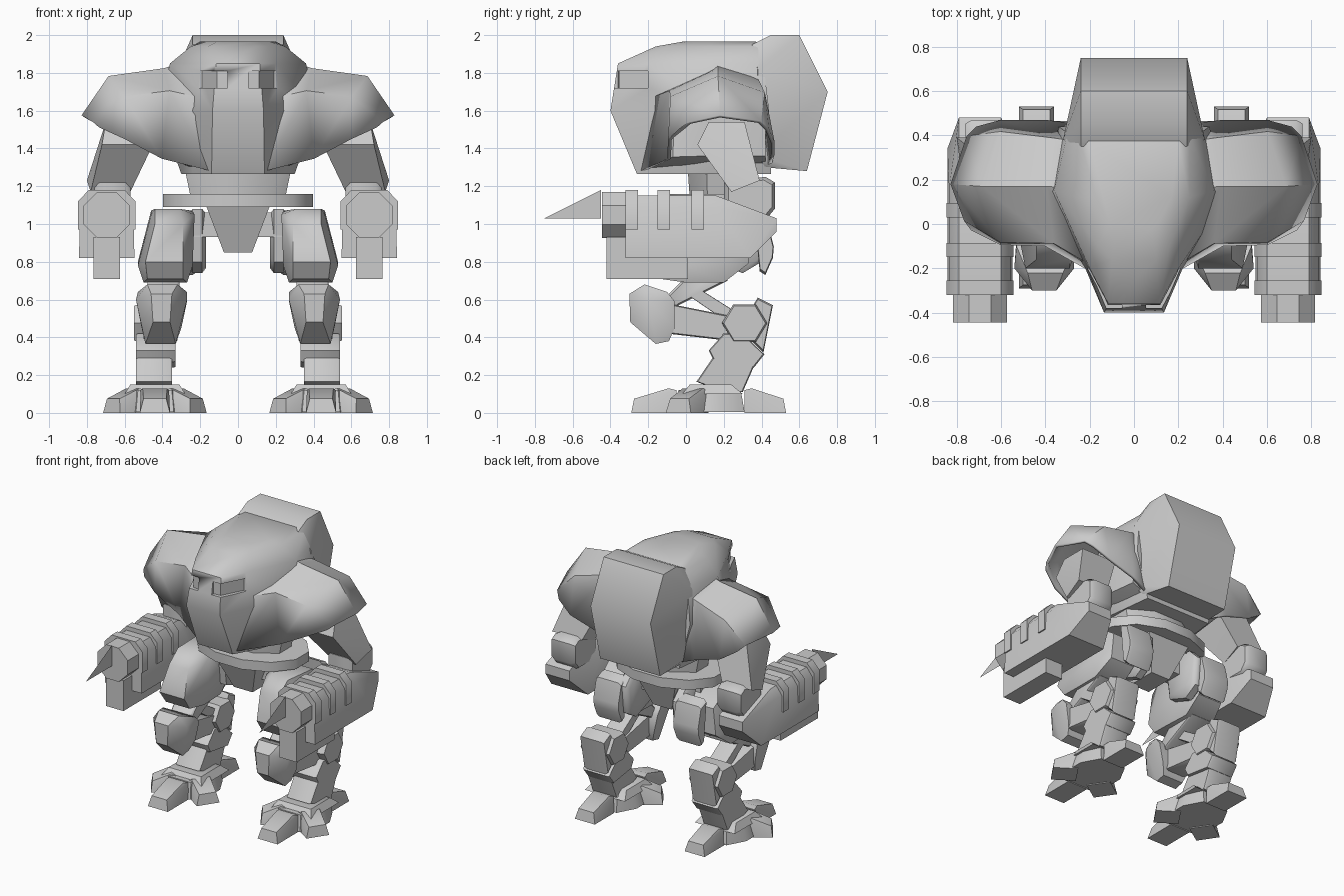
import bpy, bmesh, math
from mathutils import Matrix, Vector

if "Cube" in bpy.data.objects:
    bpy.data.objects.remove(bpy.data.objects["Cube"])


def finish(name, bm, mirror=True):
    bmesh.ops.recalc_face_normals(bm, faces=bm.faces[:])
    me = bpy.data.meshes.new(name)
    bm.to_mesh(me)
    bm.free()
    ob = bpy.data.objects.new(name, me)
    bpy.context.collection.objects.link(ob)
    if mirror:
        ob.modifiers.new("Mirror", 'MIRROR').use_mirror_merge = False
    return ob


def hull(name, pts, mirror=True):
    """Convex faceted solid around points."""
    bm = bmesh.new()
    for p in pts:
        bm.verts.new(p)
    bmesh.ops.convex_hull(bm, input=bm.verts[:])
    loose = [v for v in bm.verts if not v.link_faces]
    bmesh.ops.delete(bm, geom=loose, context='VERTS')
    bmesh.ops.dissolve_limit(bm, angle_limit=0.03, verts=bm.verts[:], edges=bm.edges[:])
    return finish(name, bm, mirror)


def plate(name, prof, x0, x1, c=0.03, k=0.85, mirror=True):
    """Side profile (y, z) extruded in x, with chamfered sides."""
    cy = sum(p[0] for p in prof) / len(prof)
    cz = sum(p[1] for p in prof) / len(prof)
    pts = [(x, y, z) for x in (x0 + c, x1 - c) for y, z in prof]
    pts += [(x, cy + (y - cy) * k, cz + (z - cz) * k) for x in (x0, x1) for y, z in prof]
    return hull(name, pts, mirror)


def box(name, a, b):
    return hull(name, [(x, y, z) for x in (a[0], b[0]) for y in (a[1], b[1]) for z in (a[2], b[2])])


def wide(rows):
    """Side profile points (y, z) each with its own x range."""
    return [(x, y, z) for y, z, a, b in rows for x in (a, b)]


def ring(rx, ry, z, cy, n=12):
    return [(rx * math.cos(t), cy + ry * math.sin(t), z)
            for t in [2 * math.pi * (i + .5) / n for i in range(n)]]


def loft(name, rows, closed=False, mirror=True):
    bm = bmesh.new()
    vs = [[bm.verts.new(p) for p in r] for r in rows]
    n = len(vs[0])
    for a, b in zip(vs, vs[1:]):
        for i in range(n if closed else n - 1):
            j = (i + 1) % n
            bm.faces.new((a[i], a[j], b[j], b[i]))
    if closed:
        bm.faces.new(vs[0])
        bm.faces.new(vs[-1])
    return finish(name, bm, mirror)


# Body: horizontal slices from belly to roof
slices = [
    (1.265, [(.14, -.26), (.24, -.08), (.30, .12), (.26, .45)]),
    (1.60, [(.135, -.40), (.22, -.20), (.42, .12), (.34, .44)]),
    (1.85, [(.115, -.36), (.20, -.20), (.36, .15), (.30, .41)]),
    (1.94, [(.10, -.16), (.16, -.10), (.25, .12), (.25, .40)]),
    (1.965, [(.08, -.02), (.11, .0), (.17, .12), (.20, .37)]),
]
body = loft("body", [[(x, y, z) for x, y in h] + [(-x, y, z) for x, y in h[::-1]]
                     for z, h in slices], closed=True, mirror=False)

# Eye slots cut around the nose corners
bm = bmesh.new()
slot = [(.055, -.45), (.25, -.45), (.3, -.2), (.19, -.2), (.11, -.355), (.055, -.36)]
f = bm.faces.new([bm.verts.new((x, y, 1.72)) for x, y in slot])
g = bmesh.ops.extrude_face_region(bm, geom=[f])
bmesh.ops.translate(bm, vec=(0, 0, .09), verts=[v for v in g["geom"] if isinstance(v, bmesh.types.BMVert)])
cutter = finish("eye_cutter", bm)
cutter.hide_render = True
cutter.display_type = 'WIRE'
mod = body.modifiers.new("Eyes", 'BOOLEAN')
mod.object = cutter
mod.operation = 'DIFFERENCE'
mod.solver = 'EXACT'

# Shoulder hoods: open shells from the body to the rim
hood = loft("shoulder_hood", [
    [(.14, -.235, 1.28), (.17, -.19, 1.66), (.22, .16, 1.87), (.22, .36, 1.78), (.24, .44, 1.30)],
    [(.40, -.09, 1.345), (.36, -.08, 1.70), (.39, .17, 1.815), (.36, .38, 1.75), (.40, .46, 1.37)],
    [(.60, -.085, 1.45), (.60, -.075, 1.67), (.68, .17, 1.775), (.60, .41, 1.69), (.60, .46, 1.43)],
    [(.73, -.02, 1.51), (.76, .02, 1.535), (.82, .18, 1.57), (.75, .39, 1.54), (.71, .43, 1.50)]])
hood.modifiers.new("Thickness", 'SOLIDIFY').thickness = 0.02
hood.modifiers[-1].offset = 0

# Chest underside closing the gap between body and hoods
hull("chest_underside", [(.14, -.22, 1.285), (.38, -.07, 1.355), (.40, .10, 1.36), (.36, .42, 1.36), (.2, .42, 1.29),
                         (.2, .0, 1.28), (.36, -.06, 1.58), (.40, .12, 1.62), (.34, .42, 1.60), (.17, -.18, 1.5)])

# Back pack
hull("back_pack", [(s * x, y, z) for s in (1, -1) for x, y, z in [
    (.24, .35, 1.95), (.24, .45, 2), (.24, .60, 2), (.24, .75, 1.70), (.24, .64, 1.28),
    (.32, .38, 1.82), (.32, .38, 1.36), (.27, .42, 1.30), (.28, .48, 1.86)]], mirror=False)

# Waist, belt and pelvis
hull("waist", ring(.32, .19, 1.36, .18, 8) + ring(.26, .17, 1.09, .18, 8), mirror=False)
hull("belt", ring(.41, .29, 1.09, .17) + ring(.41, .29, 1.16, .17), mirror=False)
hull("pelvis", [(s * x, y, z) for s in (1, -1) for x, y, z in [
    (.17, -.04, 1.10), (.17, .36, 1.10), (.075, .06, .85), (.075, .27, .85)]], mirror=False)
box("hip_axle", (.05, .12, .93), (.30, .26, 1.06))

# Arms
hull("upper_arm", wide([
    (.06, 1.42, .45, .72), (.12, 1.54, .42, .70), (.31, 1.54, .42, .70),
    (.39, 1.23, .56, .80), (.24, 1.17, .57, .78)]))
plate("elbow", [(.20, 1.22), (.42, 1.25), (.47, 1.22), (.47, 1.08), (.42, 1.02), (.2, 1.02)], .57, .76)

# Forearm cannons
hull("forearm", wide([
    (-.32, .82, .548, .842), (.34, .82, .548, .842), (.48, .96, .60, .79), (.48, 1.03, .60, .79),
    (.16, 1.09, .555, .835), (.16, 1.15, .60, .79), (-.32, 1.09, .555, .835), (-.32, 1.15, .60, .79)]))
for i, y in enumerate((-.32, -.15, .03)):
    hull(f"forearm_rib_{i + 1}", [(x, yy, z) for yy in (y, y + .065)
         for x, z in [(.543, .97), (.543, 1.12), (.60, 1.18), (.79, 1.18), (.847, 1.12), (.847, .97)]])
box("under_barrel", (.625, -.42, .71), (.765, .01, .93))
hull("barrel", [(.695 + .132 * math.cos(t), y, 1.048 + .132 * math.sin(t)) for y in (-.445, -.3)
                for t in [math.pi * (i + .5) / 4 for i in range(8)]])
bm = bmesh.new()
bm.faces.new([bm.verts.new(p) for p in [(.695, -.45, 1.03), (.695, -.75, 1.03), (.695, -.45, 1.18)]])
finish("muzzle_blade", bm).data.flip_normals()

# Thighs and hip guards
hull("thigh_armor", wide([
    (-.14, .71, .29, .48), (-.20, .80, .29, .49), (-.16, 1.0, .29, .44), (-.06, 1.08, .31, .44),
    (.0, .69, .27, .50), (.0, .78, .24, .53), (.0, 1.05, .23, .46),
    (.20, .69, .28, .50), (.22, .80, .24, .53), (.20, 1.07, .24, .46),
    (.33, .79, .28, .47), (.33, .98, .28, .45)]))
plate("hip_guard", [(.10, 1.08), (.34, 1.08), (.42, 1.0), (.40, .80), (.30, .74), (.14, .80)], .17, .26, .02)
plate("rear_flap", [(.36, 1.05), (.43, 1.02), (.465, .88), (.46, .82), (.42, .73), (.39, .75), (.41, .84)],
      .22, .42, .02, .9)

# Knees and linkage struts
hull("knee_armor", wide([
    (-.30, .63, .35, .46), (-.22, .68, .32, .48), (-.10, .64, .27, .53), (-.06, .59, .27, .53),
    (-.06, .45, .30, .51), (-.09, .38, .33, .49), (-.16, .365, .33, .49), (-.295, .48, .36, .45),
    (-.20, .60, .27, .54)]))
plate("knee_link", [(-.12, .60), (-.06, .56), (.22, .70), (.18, .76), (.0, .72)], .31, .48, .01)
plate("upper_strut", [(.0, .63), (.05, .67), (.24, .55), (.22, .48)], .35, .48, .01, .95)
plate("lower_strut", [(-.10, .58), (-.10, .42), (.20, .385), (.30, .45), (.25, .51), (.0, .51)], .34, .50, .02, .92)

# Lower legs
plate("hock_joint", [(.31 + .12 * math.cos(t), .475 + .115 * math.sin(t))
                     for t in [math.pi * i / 3 for i in range(6)]], .32, .55, .02, .92)
plate("calf_armor", [(.35, .56), (.38, .61), (.46, .57), (.41, .32), (.33, .40)], .34, .53, .02, .92)
plate("shin", [(.12, .33), (.20, .42), (.30, .42), (.415, .31), (.36, .24), (.15, .27)], .33, .54, .01, .95)
plate("ankle", [(.14, .29), (.37, .27), (.30, .11), (.20, .11), (.055, .165)], .35, .54, .01, .95)

# Feet: ankle plate, sole and four toes
FX = .44
hull("foot_top", [(FX + s * x, y, z) for s in (1, -1) for x, y, z in [
    (.13, .02, .15), (.13, .24, .15), (.16, -.02, .10), (.16, .30, .10)]])
hull("foot_sole", [(FX + s * x, y, z) for s in (1, -1) for x, y, z in [
    (.10, -.06, .006), (.17, .04, .006), (.17, .18, .006), (.10, .31, .006),
    (.09, -.04, .12), (.14, .04, .12), (.14, .18, .12), (.09, .29, .12)]])
toe = [(s * x, y, z) for s in (1, -1) for x, y, z in [
    (.08, .02, 0), (.08, .25, 0), (.075, .02, .12), (.06, .235, .075), (.065, .06, .13)]]
for name, angle, x, y, length in [("front_toe", 180, FX, -.03, 1.04), ("outer_toe", 236, FX + .08, .06, .72),
                                  ("inner_toe", 124, FX - .08, .06, .72), ("heel_toe", 0, FX, .29, .96)]:
    m = Matrix.Translation((x, y, 0)) @ Matrix.Rotation(math.radians(angle), 4, 'Z')
    hull(name, [m @ Vector((px, py * length, pz)) for px, py, pz in toe])

# Soft shading with sharp panel edges
bpy.ops.object.select_all(action='SELECT')
bpy.context.view_layer.objects.active = body
bpy.ops.object.shade_smooth_by_angle(angle=math.radians(44))
